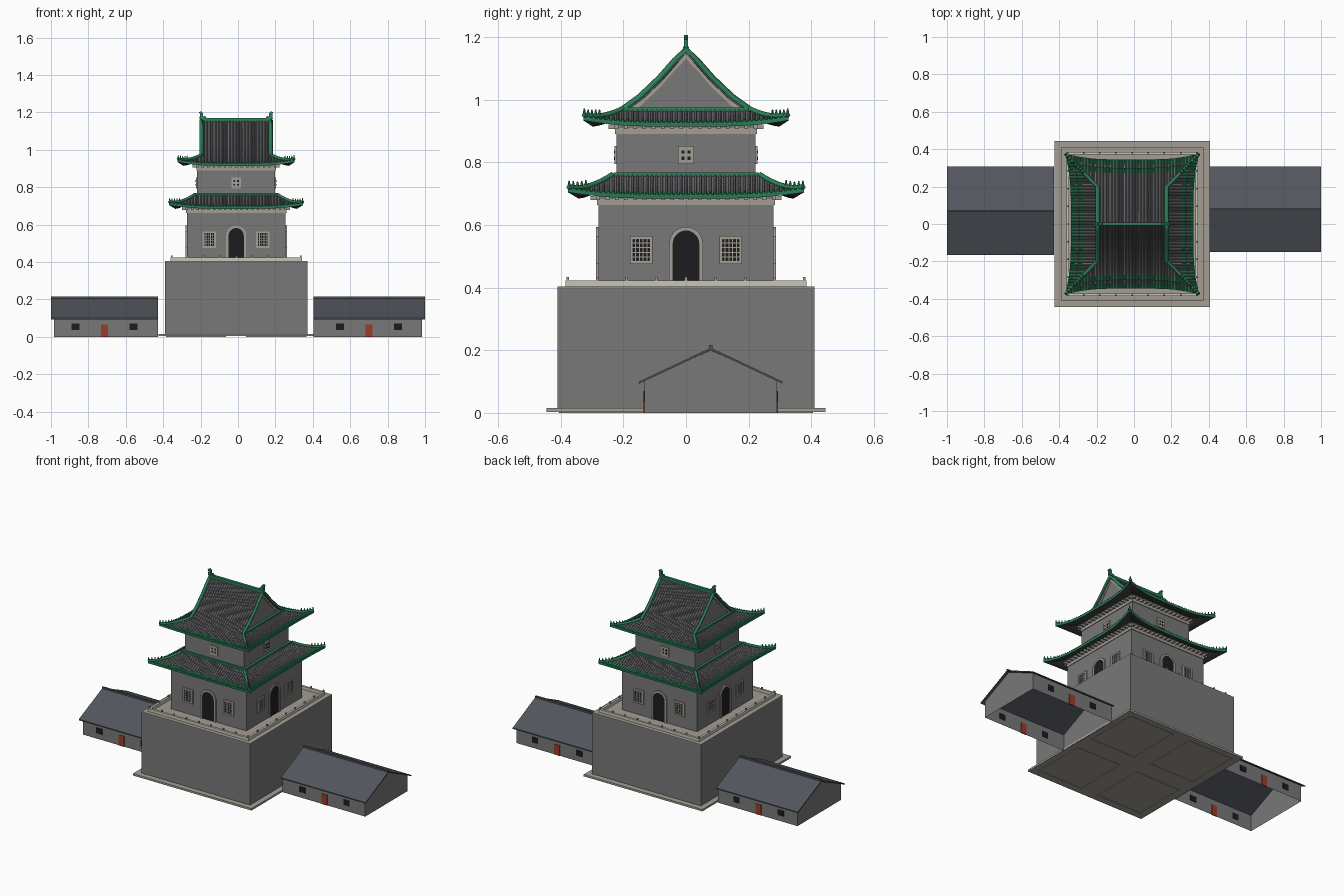
import bpy, bmesh, math
from mathutils import Matrix, Vector

cube = bpy.data.objects.get("Cube")
if cube:
    bpy.data.objects.remove(cube)


def material(name, r, g, b):
    m = bpy.data.materials.new(name)
    m.use_nodes = True
    m.diffuse_color = (r, g, b, 1)
    m.node_tree.nodes["Principled BSDF"].inputs["Base Color"].default_value = (r, g, b, 1)
    return m


BRICK = material("grey brick", .19, .19, .195)
STONE = material("warm stone", .37, .34, .295)
CREAM = material("pale stone", .58, .56, .48)
TILE = material("grey tile", .13, .13, .14)
GREEN = material("green glaze", .025, .22, .10)
SLATE = material("slate roof", .085, .095, .11)
DARK = material("dark timber", .05, .05, .052)
BLACK = material("black opening", .012, .012, .013)
RED = material("red door", .33, .045, .02)

CX = -.01
CENTRE = Matrix.Translation((CX, 0, 0))
ALONG_X = Matrix.Rotation(math.pi / 2, 4, 'Z')


def turn(k):
    return CENTRE @ Matrix.Rotation(k * math.pi / 2, 4, 'Z')


def link(name, data, *mats):
    ob = bpy.data.objects.new(name, data)
    bpy.context.collection.objects.link(ob)
    for m in mats:
        data.materials.append(m)
    return ob


class Part:
    """Collects simple solids into one object."""

    def __init__(self, name, mat):
        self.name, self.mat, self.bm = name, mat, bmesh.new()

    def box(self, lo, hi, M=CENTRE):
        lo, hi = Vector(lo), Vector(hi)
        S = Matrix.Diagonal((*(hi - lo), 1))
        bmesh.ops.create_cube(self.bm, size=1, matrix=M @ Matrix.Translation((lo + hi) / 2) @ S)

    def prism(self, pts, y0, y1, M=CENTRE):
        """Extrudes an xz outline along y."""
        a = [self.bm.verts.new(M @ Vector((x, y0, z))) for x, z in pts]
        b = [self.bm.verts.new(M @ Vector((x, y1, z))) for x, z in pts]
        self.bm.faces.new(a)
        self.bm.faces.new(b[::-1])
        for i in range(len(a)):
            j = (i + 1) % len(a)
            self.bm.faces.new((a[j], a[i], b[i], b[j]))

    def done(self):
        bmesh.ops.recalc_face_normals(self.bm, faces=self.bm.faces)
        me = bpy.data.meshes.new(self.name)
        self.bm.to_mesh(me)
        return link(self.name, me, self.mat)


def tubes(name, paths, radius, mat):
    cu = bpy.data.curves.new(name, 'CURVE')
    cu.dimensions, cu.bevel_depth, cu.bevel_resolution = '3D', radius, 0
    cu.use_fill_caps = True
    for path in paths:
        s = cu.splines.new('POLY')
        s.points.add(len(path) - 1)
        for p, co in zip(s.points, path):
            p.co = (*co, 1)
    return link(name, cu, mat)


def solid(name, mat, lo, hi):
    p = Part(name, mat)
    p.box(lo, hi)
    p.done()


# Plinth, masonry base and terrace
BX, BY = .381, .41
solid("plinth", STONE, (-.416, -.445, .003), (.416, .445, .015))
solid("base_block", BRICK, (-BX, -BY, .01), (BX, BY, .40))
solid("terrace_floor", STONE, (-BX, -BY, .399), (BX, BY, .404))

foot = Part("plinth_underside_frames", STONE)
for k in range(4):
    sx, sy = (1 if k in (0, 3) else -1), (1 if k < 2 else -1)
    xs, ys = sorted((sx * .06, sx * .37)), sorted((sy * .06, sy * .4))
    for x in xs:
        foot.box((x - .006, ys[0], 0), (x + .006, ys[1], .004))
    for y in ys:
        foot.box((xs[0], y - .006, 0), (xs[1], y + .006, .004))
foot.done()

parapet = Part("terrace_parapet", CREAM)
posts = Part("parapet_posts", STONE)
for k in range(4):
    a, d = (.352, .385) if k % 2 == 0 else (.385, .352)
    parapet.box((-a, -d, .40), (a, -d + .014, .423), turn(k))
    for i in range(9):
        x = -a + .007 + i * (2 * a - .014) / 8
        posts.box((x - .004, -d + .003, .42), (x + .004, -d + .011, .434), turn(k))
parapet.done()
posts.done()

# Storey walls with bands and bracket blocks under the eaves
for level, hx, hy, z0, z1 in (("lower", .264, .28, .40, .683), ("upper", .208, .222, .74, .91)):
    solid(level + "_walls", BRICK, (-hx, -hy, z0), (hx, hy, z1 + .03))
    band = Part(level + "_stone_band", STONE)
    band.box((-hx - .004, -hy - .004, z1 - .02), (hx + .004, hy + .004, z1))
    for k in range(4):
        a, d = (hx, hy) if k % 2 == 0 else (hy, hx)
        n = round(2 * a / .03)
        for i in range(n + 1):
            x = -a + i * 2 * a / n
            band.box((x - .006, -d - .025, z1 - .004), (x + .006, -d, z1 + .01), turn(k))
    band.done()

# Arched doors and lattice windows on all four sides
frames = Part("door_and_window_frames", STONE)
voids = Part("door_and_window_openings", BLACK)


def arch(r, z):
    ring = [(r * math.cos(i * math.pi / 14), z + r * math.sin(i * math.pi / 14)) for i in range(15)]
    return [(r, .404)] + ring + [(-r, .404)]


for k in range(4):
    M = turn(k)
    d, du = (.28, .222) if k % 2 == 0 else (.264, .208)
    frames.prism(arch(.054, .54) + arch(.041, .54)[::-1], -d - .007, -d, M)
    voids.prism(arch(.042, .54), -d - .002, -d, M)
    for c in (-.143, .143):
        voids.box((c - .03, -d - .002, .482), (c + .03, -d, .558), M)
        for s in (-1, 1):
            x, z = c + s * .031, .52 + s * .039
            frames.box((x - .005, -d - .007, .476), (x + .005, -d, .564), M)
            frames.box((c - .03, -d - .007, z - .005), (c + .03, -d, z + .005), M)
        for i in range(1, 5):
            x, z = c - .03 + i * .012, .482 + i * .0152
            frames.box((x - .0016, -d - .004, .48), (x + .0016, -d, .56), M)
            frames.box((c - .03, -d - .004, z - .0016), (c + .03, -d, z + .0016), M)
    frames.box((-.026, -du - .006, .794), (.026, -du, .852), M)
    for x in (-.01, .01):
        for z in (.813, .833):
            voids.box((x - .005, -du - .008, z - .005), (x + .005, -du, z + .005), M)
frames.done()
voids.done()


# Curved, upswept roof skirts
def roof_skirt(name, top, eave, zt, ze, flare, lift):
    def point(k, u, v, up=0):
        i, j = k % 2, 1 - k % 2
        w = top[i] + (eave[i] - top[i]) * v
        d = top[j] + (eave[j] - top[j]) * v
        f = flare * v * abs(u) ** 4
        z = zt + (ze - zt) * (1 - (1 - v) ** 1.6) + lift * abs(u) ** 4 * v * v
        return turn(k) @ Vector((u * (w + f), -d - f, z + up))

    nu, nv, edge = 24, 8, .75
    bm = bmesh.new()
    for k in range(4):
        g = [[bm.verts.new(point(k, 2 * i / nu - 1, j / nv)) for j in range(nv + 1)] for i in range(nu + 1)]
        for i in range(nu):
            for j in range(nv):
                f = bm.faces.new((g[i][j], g[i][j + 1], g[i + 1][j + 1], g[i + 1][j]))
                f.material_index = int((j + .5) / nv > edge)
    bmesh.ops.remove_doubles(bm, verts=bm.verts, dist=.0005)
    me = bpy.data.meshes.new(name)
    bm.to_mesh(me)
    ob = link(name, me, TILE, GREEN, DARK, DARK)
    mod = ob.modifiers.new("thickness", 'SOLIDIFY')
    mod.thickness, mod.offset, mod.material_offset = .013, -1, 2

    # tile ribs, grey above and glazed along the eave
    grey, glazed = [], []
    for k in range(4):
        half = eave[k % 2] + flare * .8
        n = int(half / .0155)
        for c in (i * .0155 for i in range(-n, n + 1)):
            run = []
            for j in range(nv + 1):
                v = j / nv
                w = top[k % 2] + (eave[k % 2] - top[k % 2]) * v
                u = c / w
                for _ in range(4):
                    u = c / (w + flare * v * min(1, abs(u)) ** 4)
                if abs(u) <= 1:
                    run.append((v, point(k, u, v, .001)))
            for group, part in ((grey, [p for v, p in run if v <= edge]),
                                (glazed, [p for v, p in run if v >= edge])):
                if len(part) > 1:
                    group.append(part)
    tubes(name + "_grey_ribs", grey, .0042, TILE)
    tubes(name + "_glazed_ribs", glazed, .0045, GREEN)
    tubes(name + "_hip_ridges", [[point(k, 1, j / nv, .004) for j in range(nv + 1)] for k in range(4)], .009, GREEN)

    figures = Part(name + "_hip_figures", GREEN)
    for k in range(4):
        for i in range(5):
            p = point(k, 1, .6 + i * .095, .017)
            bmesh.ops.create_cone(figures.bm, cap_ends=True, segments=6, radius1=.005, radius2=.002,
                                  depth=.016, matrix=Matrix.Translation(p))
    figures.done()


roof_skirt("lower_roof", (.222, .235), (.327, .345), .757, .697, .031, .02)
roof_skirt("upper_roof", (.187, .20), (.285, .30), .968, .927, .027, .02)
solid("lower_roof_top_ridge", GREEN, (-.224, -.232, .742), (.224, .232, .768))

# Gabled top roof
slope = [(0, 1.158), (.035, 1.122), (.083, 1.067), (.147, 1.006), (.203, .966)]
outline = [(-y, z) for y, z in slope[:0:-1]] + slope


def shifted(dz):
    return [(y, z - dz) for y, z in outline]


CROSS = CENTRE @ ALONG_X
tiles = Part("gable_roof_tiles", TILE)
tiles.prism(outline + shifted(.012)[::-1], -.19, .19, CROSS)
tiles.done()
gable = Part("gable_walls", BRICK)
gable.prism(shifted(.008), -.176, .176, CROSS)
gable.done()
trim = Part("gable_stone_trim", STONE)
for s in (-1, 1):
    trim.prism(shifted(.010) + shifted(.028)[::-1], s * .174, s * .180, CROSS)
trim.done()
tubes("gable_roof_ribs", [[CENTRE @ Vector((i * .0155, s * y, z + .001)) for y, z in slope]
                          for i in range(-11, 12) for s in (-1, 1)], .0042, TILE)
tubes("gable_edge_ridges", [[CENTRE @ Vector((s * .185, y, z + .002)) for y, z in outline]
                            for s in (-1, 1)], .011, GREEN)
ridge = Part("main_ridge", GREEN)
ridge.box((-.19, -.009, 1.145), (.19, .009, 1.17))
for s in (-1, 1):
    ridge.box((s * .188 - .008, -.2, .96), (s * .188 + .008, .2, .975))
    curl = [(.155, 1.165), (.165, 1.18), (.177, 1.178), (.176, 1.195), (.187, 1.206),
            (.199, 1.2), (.193, 1.192), (.196, 1.165)]
    ridge.prism([(s * x, z) for x, z in curl], -.007, .007)
ridge.done()

# Side houses: open-bottomed shells with thin pitched roofs
for side, x0, x1, w0, w1, yc, half in (("right", -1, -.427, -.985, -.427, .071, .237),
                                       ("left", .405, 1, .405, .985, .079, .229)):
    rise = .108
    low = .096 + rise * .017 / half
    walls = Part(side + "_house_walls", BRICK)
    h = half - .018
    walls.prism([(yc - h, 0), (yc + h, 0), (yc + h, low), (yc, .2), (yc - h, low)], -w0, -w1, ALONG_X)
    bmesh.ops.recalc_face_normals(walls.bm, faces=walls.bm.faces)
    flat = [f for f in walls.bm.faces if abs(f.normal.z) > .3]
    bmesh.ops.delete(walls.bm, geom=flat, context='FACES')
    walls.done()
    roof = Part(side + "_house_roof", SLATE)
    v = [(yc - half, .1), (yc, .1 + rise), (yc + half, .1)]
    roof.prism(v + [(y, z - .007) for y, z in v[::-1]], -x0, -x1, ALONG_X)
    roof.box((x0, yc - .005, .2), (x1, yc + .005, .216), Matrix())
    roof.done()
    mid = (w0 + w1) / 2 + (.005 if side == "left" else -.007)
    door = Part(side + "_house_doors", RED)
    panes = Part(side + "_house_windows", BLACK)
    for y in (yc - h, yc + h):
        door.box((mid - .019, y - .003, 0), (mid + .019, y + .003, .066), Matrix())
        for c in (mid - .155, mid + .155):
            panes.box((c - .021, y - .003, .035), (c + .021, y + .003, .07), Matrix())
    door.done()
    panes.done()
